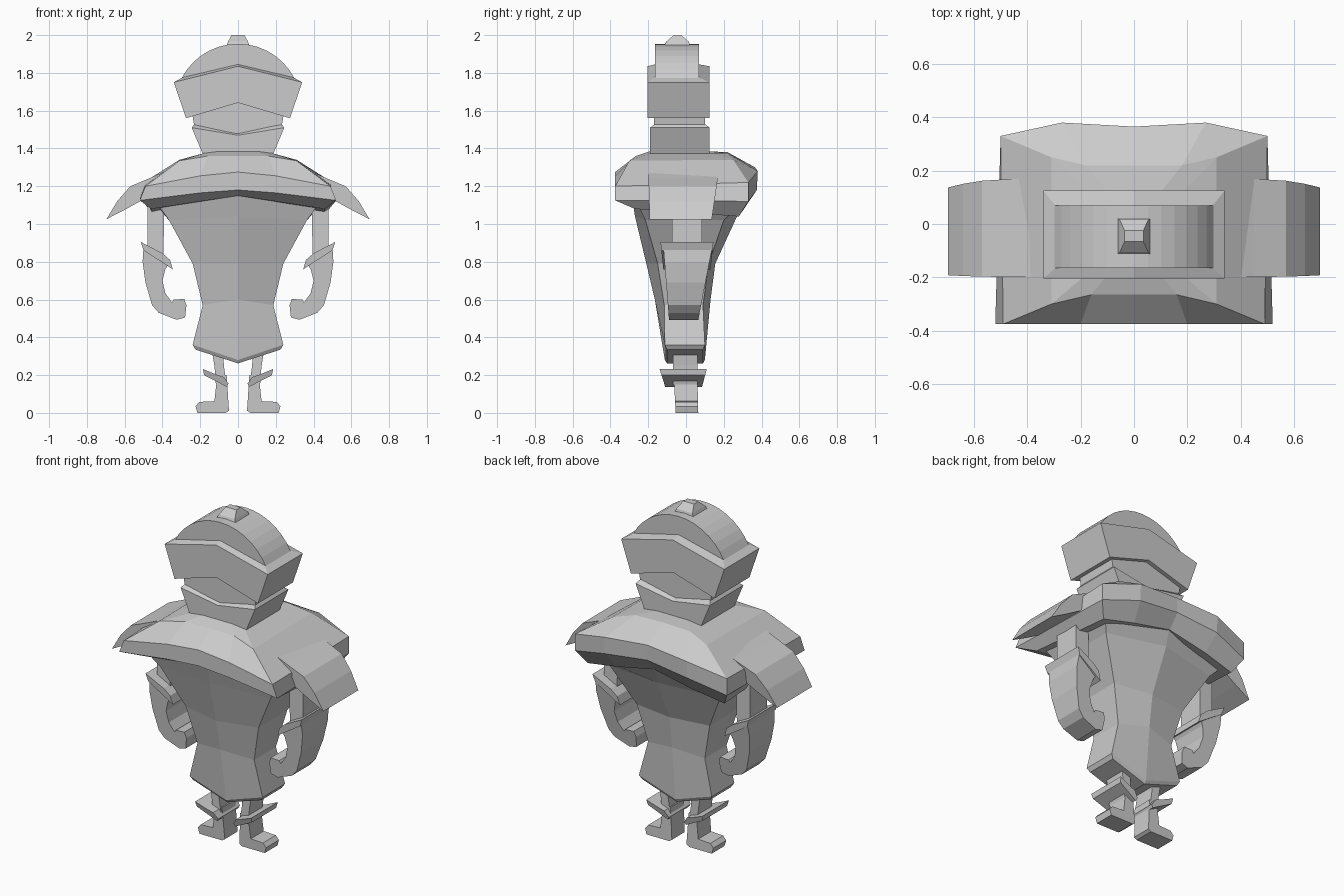
import bpy, bmesh, math


def finish(name, bm, mirror=False):
    bmesh.ops.recalc_face_normals(bm, faces=bm.faces[:])
    me = bpy.data.meshes.new(name)
    bm.to_mesh(me)
    bm.free()
    ob = bpy.data.objects.new(name, me)
    bpy.context.collection.objects.link(ob)
    if mirror:
        ob.modifiers.new("mirror", 'MIRROR').use_mirror_merge = False
    return ob


def prism(name, profile, top, bottom=None, mirror=False):
    """Extrude an (x, z) profile along y; depth blends from top to bottom span."""
    bottom = bottom or top
    zs = [p[1] for p in profile]
    lo, hi = min(zs), max(zs)
    bm = bmesh.new()
    sides = []
    for k in (0, 1):
        sides.append([bm.verts.new((x, bottom[k] + (top[k] - bottom[k]) * (z - lo) / (hi - lo), z))
                      for x, z in profile])
    f, b = sides
    n = len(f)
    bm.faces.new(f)
    bm.faces.new(b[::-1])
    for i in range(n):
        j = (i + 1) % n
        bm.faces.new((f[i], b[i], b[j], f[j]))
    return finish(name, bm, mirror)


def loft(name, rings):
    """Skin half rings (front centre round to back centre), mirrored in x."""
    bm = bmesh.new()
    full = []
    for half in rings:
        pts = list(half) + [(-x, y, z) for x, y, z in half[-2:0:-1]]
        full.append([bm.verts.new(p) for p in pts])
    n, h = len(full[0]), len(rings[0])
    for a, b in zip(full, full[1:]):
        for i in range(n):
            j = (i + 1) % n
            bm.faces.new((a[i], a[j], b[j], b[i]))
    for r in (full[0], full[-1]):
        bm.faces.new(r[:h])
        bm.faces.new(r[h - 1:] + r[:1])
    return finish(name, bm)


def box_ring(x, yf, yb, z_side, z_mid):
    return [(0, yf, z_mid), (x, yf, z_side), (x, yb, z_side), (0, yb, z_mid)]


# Head: jaw, recessed face band, visor, dome and top stud
loft("jaw", [box_ring(.18, -.19, .125, 1.355, 1.355),
             box_ring(.245, -.19, .125, 1.51, 1.47),
             box_ring(.23, -.165, .1, 1.53, 1.48)])
loft("face_band", [box_ring(.225, -.17, .1, 1.48, 1.45),
                   box_ring(.245, -.17, .1, 1.60, 1.67)])
loft("visor", [box_ring(.275, -.205, .125, 1.56, 1.642),
               box_ring(.34, -.205, .125, 1.75, 1.835),
               box_ring(.295, -.165, .07, 1.775, 1.845)])
arc = [math.radians(-63 + 126 * i / 14) for i in range(15)]
prism("helmet_dome", [(.336 * math.sin(a), 1.618 + .336 * math.cos(a)) for a in arc],
      (-.165, .07))
loft("top_stud", [box_ring(.063, -.115, .022, 1.94, 1.945),
                  box_ring(.053, -.105, .015, 1.965, 1.965),
                  box_ring(.035, -.065, -.025, 2.0, 2.0)])

# Shoulder mantle: neck, top edge, outer rim, lower rim, underside
loft("mantle", [
    [(0, -.19, 1.385), (.1, -.19, 1.385), (.18, -.19, 1.375),
     (.18, .12, 1.375), (.1, .12, 1.385), (0, .12, 1.385)],
    [(0, -.265, 1.36), (.16, -.265, 1.36), (.31, -.3, 1.335),
     (.31, .25, 1.34), (.18, .22, 1.375), (0, .22, 1.38)],
    [(0, -.375, 1.275), (.2, -.375, 1.255), (.49, -.375, 1.2),
     (.5, .33, 1.22), (.27, .38, 1.28), (0, .365, 1.3)],
    [(0, -.375, 1.18), (.2, -.375, 1.165), (.52, -.375, 1.125),
     (.5, .33, 1.12), (.27, .375, 1.18), (0, .365, 1.21)],
    [(0, -.29, 1.15), (.2, -.29, 1.12), (.46, -.27, 1.08),
     (.45, .28, 1.04), (.25, .3, 1.08), (0, .3, 1.13)],
])
prism("shoulder_pad", [(.36, 1.29), (.45, 1.25), (.57, 1.2), (.64, 1.12), (.697, 1.025),
                       (.6, 1.075), (.5, 1.13), (.36, 1.16)],
      (-.2, .175), (-.192, .137), True)

# Tapered robe flaring at a pointed hem
loft("robe", [
    [(0, -.29, 1.17), (.43, -.26, 1.11), (.42, .26, 1.08), (0, .3, 1.15)],
    [(0, -.27, 1.04), (.365, -.215, 1.02), (.365, .2, 1.02), (0, .27, 1.04)],
    [(0, -.21, .79), (.24, -.15, .79), (.24, .12, .79), (0, .155, .79)],
    [(0, -.165, .6), (.187, -.115, .57), (.187, .09, .57), (0, .13, .6)],
    [(0, -.112, .28), (.24, -.112, .36), (.24, .1, .36), (0, .1, .28)],
    [(0, -.1, .262), (.225, -.1, .335), (.225, .09, .335), (0, .09, .262)],
])

# Arms: upper arm, tilted cuff, curled forearm with hand
prism("upper_arm", [(.39, 1.15), (.48, 1.15), (.48, .8), (.395, .8)],
      (-.075, .085), mirror=True)
prism("arm_cuff", [(.515, .905), (.5, .86), (.345, .76), (.36, .81), (.4, .845)],
      (-.135, .145), (-.12, .13), True)
prism("forearm", [(.36, .8), (.5, .88), (.505, .8), (.49, .69), (.455, .57), (.42, .53),
                  (.325, .493), (.28, .505), (.273, .57), (.285, .603), (.34, .6),
                  (.35, .585), (.385, .635), (.4, .7), (.385, .76)],
      (-.12, .14), (-.09, .065), True)

# Legs: thigh, tilted ankle cuff, boot with outward toe
prism("leg", [(.08, .4), (.15, .4), (.125, .25), (.115, .15), (.06, .15), (.075, .25)],
      (-.07, .06), mirror=True)
prism("leg_cuff", [(.185, .232), (.18, .2), (.06, .138), (.05, .155), (.075, .19), (.12, .205)],
      (-.14, .11), (-.11, .085), True)
prism("boot", [(.06, .2), (.13, .2), (.115, .15), (.125, .062), (.205, .058), (.225, .035),
               (.215, 0), (.065, 0), (.048, .012)],
      (-.065, .06), (-.055, .065), True)
